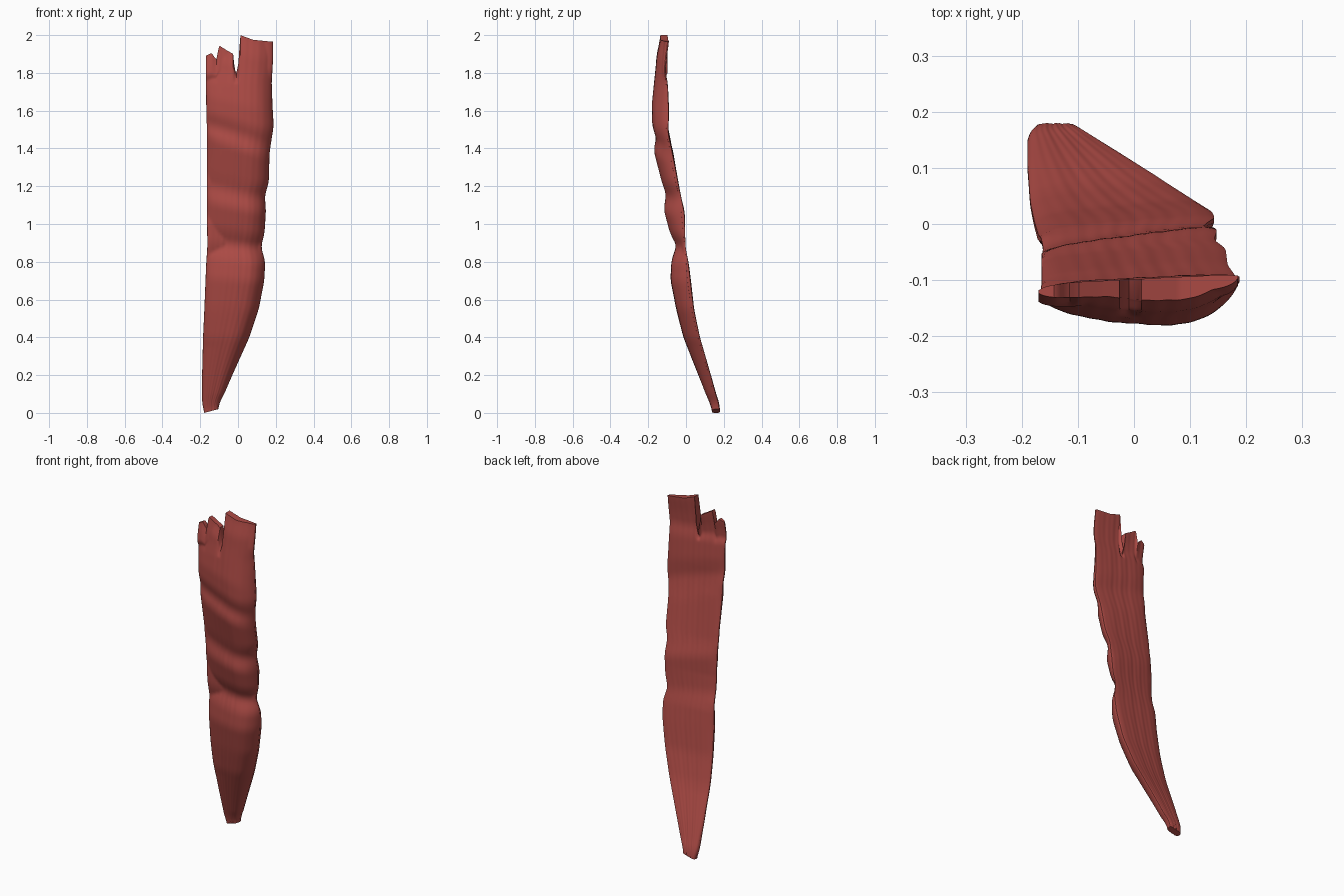
import bpy, bmesh, math
from math import sin, sqrt

cube = bpy.data.objects.get("Cube")
if cube:
    bpy.data.objects.remove(cube, do_unlink=True)

# Columns: height, left edge, right edge, front depth, back depth
PROFILE = [
    (0.0, -0.178, -0.105, 0.14, 0.18), (0.05, -0.19, -0.095, 0.125, 0.175),
    (0.2, -0.19, -0.03, 0.066, 0.135), (0.4, -0.185, 0.06, -0.013, 0.078),
    (0.55, -0.178, 0.11, -0.052, 0.047), (0.7, -0.172, 0.139, -0.082, 0.031),
    (0.8, -0.168, 0.144, -0.077, 0.018), (0.88, -0.162, 0.122, -0.05, 0.0),
    (0.95, -0.163, 0.14, -0.085, 0.0), (1.07, -0.165, 0.148, -0.117, 0.0),
    (1.15, -0.165, 0.142, -0.105, -0.02), (1.22, -0.165, 0.163, -0.128, -0.032),
    (1.38, -0.165, 0.167, -0.17, -0.06), (1.45, -0.165, 0.178, -0.157, -0.076),
    (1.52, -0.165, 0.189, -0.178, -0.09), (1.62, -0.168, 0.183, -0.181, -0.086),
    (1.75, -0.17, 0.178, -0.168, -0.093), (1.82, -0.17, 0.182, -0.161, -0.106),
    (1.9, -0.17, 0.186, -0.155, -0.1), (2.0, -0.17, 0.185, -0.135, -0.088),
]
# Torn upper rim: position across, height
RIM = [(-0.17, 1.89), (-0.14, 1.905), (-0.115, 1.87), (-0.1, 1.945),
       (-0.06, 1.92), (-0.025, 1.9), (-0.018, 1.82), (-0.008, 1.8),
       (0.002, 1.85), (0.012, 2.0), (0.08, 1.975), (0.18, 1.965)]
# How strongly the folds slant at each height
SLANT = [(0.5, 0), (0.9, 0.12), (1.16, 0.22), (1.45, 0.36), (1.6, 0.3), (1.85, 0)]
# How far the rear turns forward on its right at each height
TURN = [(0, 0), (0.35, 0.014), (0.8, 0.014), (1, 0.021), (1.2, 0.019), (1.6, 0.009)]


def linear(table, t, col=1):
    """Straight interpolation in a sorted table."""
    if t <= table[0][0]:
        return table[0][col]
    for a, b in zip(table, table[1:]):
        if t <= b[0]:
            return a[col] + (b[col] - a[col]) * (t - a[0]) / (b[0] - a[0])
    return table[-1][col]


def smooth(t, col):
    """Soft interpolation, averaging close neighbours in the profile."""
    return sum(linear(PROFILE, t + k * 0.011, col) for k in range(-2, 3)) / 5


# Columns across the strip, with extra ones at the rounded edges
COLS = 64
across = [-1 + 2 * i / COLS for i in range(COLS + 1)]
across += [side * s for side in (-1, 1) for s in (0.985, 0.995)]
across.sort()
ROWS = 150
TEAR = 1.74


def point(s, row, back):
    z = 2 * row / ROWS
    left, right = smooth(z, 1), smooth(z, 2)
    x = left + (right - left) * (s + 1) / 2
    fold = z + linear(SLANT, z) * (x - 0.07)
    front_y, back_y = smooth(fold, 3), smooth(fold, 4)
    # The strip bows forward in the middle
    amount = min(1, z / 0.35)
    front_y += (0.085 if s > 0.3 else 0.019) * amount * (s - 0.3) ** 2
    back_y -= linear(TURN, z) * (1 - s)
    half = max((back_y - front_y) / 2, 0.014)
    # One edge closes centrally, the other closes near the rear
    mid = back_y - half
    thin = sqrt(max(0.04, 1 - abs(s) ** 6))
    mid += half * (1 - thin) * (0.7 if s > 0 else 0)
    # Shallow fibres running lengthwise
    fibre = 0.0006 * sin(13 * s + 5 * z) + 0.0005 * sin(31 * s - 7 * z)
    y = mid + half * thin * (1 if back else -1) + fibre * (1 - s * s)
    # Squeeze the upper rows down to the torn rim, slope the tip
    if z > TEAR:
        z = TEAR + (z - TEAR) * (linear(RIM, x) - TEAR) / (2 - TEAR)
    z += 0.01 * (s + 1) * max(0, 1 - z / 0.1)
    return x, y, z


bm = bmesh.new()
sheets = [[[bm.verts.new(point(s, r, back)) for s in across]
           for r in range(ROWS + 1)] for back in (False, True)]
front, rear = sheets

# Front and rear surfaces
for grid in sheets:
    for low, high in zip(grid, grid[1:]):
        for i in range(len(across) - 1):
            bm.faces.new((low[i], low[i + 1], high[i + 1], high[i]))
# Long side edges
for r in range(ROWS):
    for i in (0, -1):
        bm.faces.new((front[r][i], front[r + 1][i], rear[r + 1][i], rear[r][i]))
# Tip and torn rim
for r in (0, -1):
    for i in range(len(across) - 1):
        bm.faces.new((front[r][i], front[r][i + 1], rear[r][i + 1], rear[r][i]))
bmesh.ops.recalc_face_normals(bm, faces=bm.faces)

mesh = bpy.data.meshes.new("torn_strip")
bm.to_mesh(mesh)
bm.free()
strip = bpy.data.objects.new("torn_strip", mesh)
bpy.context.collection.objects.link(strip)

# Muted red
red = bpy.data.materials.new("muted_red")
red.use_nodes = True
colour = (0.42, 0.07, 0.06, 1)
red.diffuse_color = colour
shader = red.node_tree.nodes["Principled BSDF"]
shader.inputs["Base Color"].default_value = colour
shader.inputs["Roughness"].default_value = 0.8
mesh.materials.append(red)

bpy.ops.object.select_all(action="DESELECT")
strip.select_set(True)
bpy.context.view_layer.objects.active = strip
bpy.ops.object.shade_smooth_by_angle(angle=math.radians(40))
